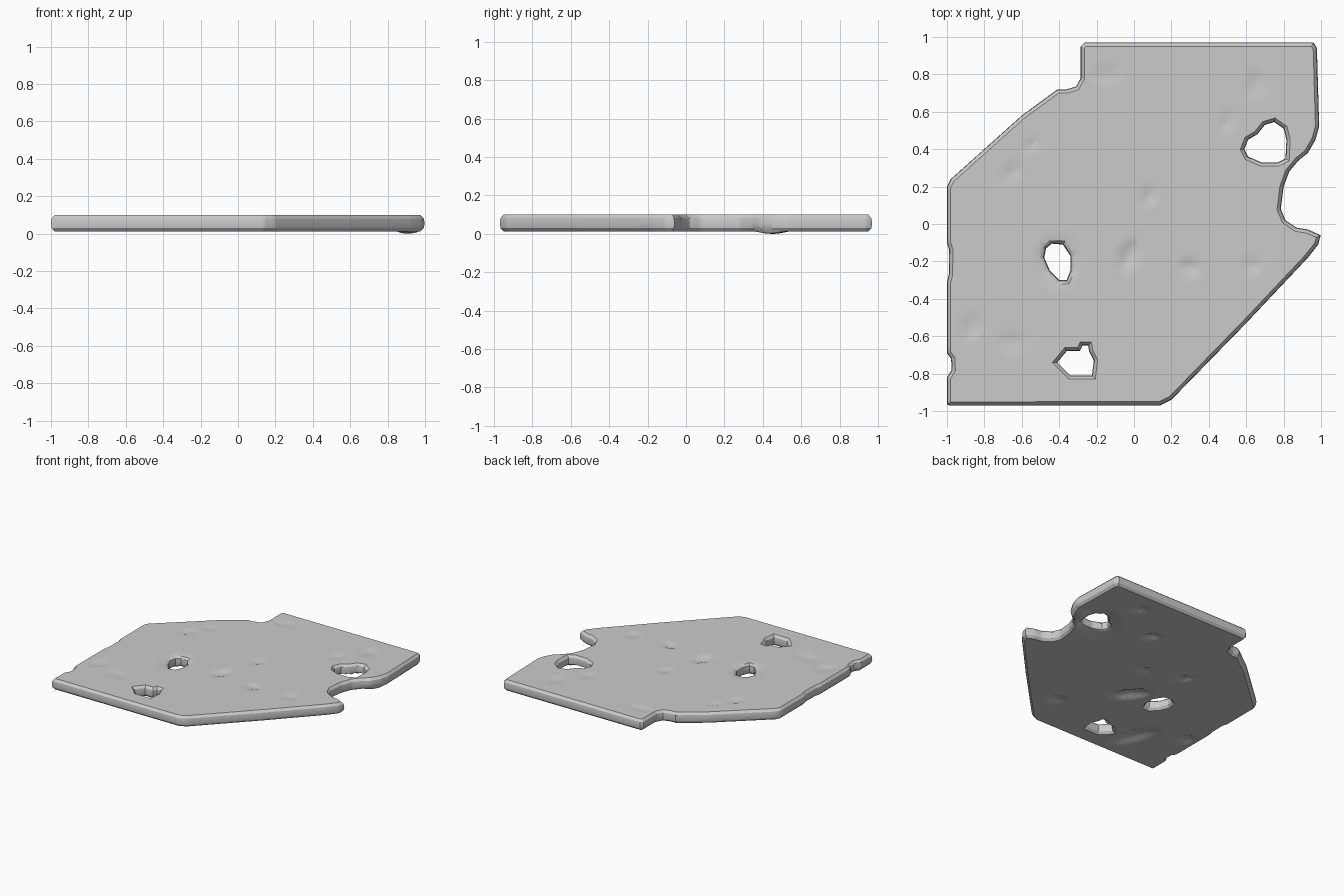
import bpy, bmesh, math
from mathutils import Vector

if "Cube" in bpy.data.objects:
    bpy.data.objects.remove(bpy.data.objects["Cube"])

# Plate outline and openings (all counter-clockwise)
OUTLINE = [(-1, -.965), (-.985, -.97), (.14, -.97), (.2, -.94), (.6, -.53), (.93, -.18),
           (.985, -.11), (.998, -.06), (.93, -.03), (.87, -.02), (.81, .02), (.785, .08),
           (.80, .2), (.83, .28), (.88, .34), (.93, .38), (.97, .45), (.99, .52),
           (.978, .94), (.96, .97), (-.265, .97), (-.285, .95), (-.285, .78), (-.31, .735),
           (-.36, .72), (-.41, .72), (-.45, .69), (-.6, .58), (-.98, .24), (-1, .2),
           (-1, -.1), (-.988, -.14), (-.99, -.27), (-1, -.31), (-1, -.69), (-.978, -.72),
           (-.975, -.78), (-1, -.82)]
HOLES = [
    [(.59, .40), (.61, .36), (.68, .33), (.77, .33), (.81, .35), (.815, .45),
     (.80, .51), (.75, .545), (.70, .53), (.66, .48), (.61, .45)],
    [(-.48, -.18), (-.45, -.25), (-.40, -.30), (-.36, -.30), (-.34, -.25),
     (-.34, -.17), (-.38, -.11), (-.44, -.105), (-.47, -.13)],
    [(-.41, -.74), (-.39, -.76), (-.34, -.81), (-.225, -.81), (-.215, -.73),
     (-.24, -.68), (-.245, -.65), (-.275, -.65), (-.29, -.68), (-.36, -.68)],
]
# Rim cross-section: (inset into the material, height)
RIM = [(.02, .012), (.004, .03), (0, .055), (.004, .082), (.02, .1)]

# Worn patches: x, y, half length, half width, angle, depth
TOP_DENTS = [(.08, .15, .07, .03, 80, .012), (-.03, -.17, .1, .05, 70, .016),
             (.30, -.23, .06, .04, -40, .016), (-.65, .28, .07, .04, 60, .01),
             (-.55, .42, .06, .03, 30, .008), (.65, .75, .08, .05, 90, .01),
             (.5, .55, .07, .03, 70, .01), (.63, -.22, .06, .05, 0, .008),
             (-.65, -.63, .1, .06, 0, .006), (-.87, -.55, .08, .05, 80, .009),
             (-.15, .8, .1, .05, 10, .006), (-.41, -.2, .15, .12, 90, .012)]
BOTTOM_DENTS = [(-.15, -.22, .17, .07, 127, .03), (-.57, -.67, .22, .08, 110, .028),
                (.6, .78, .08, .05, 120, .02), (.28, .53, .08, .05, 120, .02),
                (-.31, .21, .08, .04, 120, .018), (0, .12, .06, .04, 120, .015),
                (.22, -.63, .08, .05, 100, .018), (-.9, -.47, .08, .05, 90, .02),
                (.7, .43, .22, .17, 60, .02), (.9, .45, .08, .08, 0, -.012)]


def inset(points, amount):
    """Move every corner of a counter-clockwise loop inward."""
    result = []
    for i, p in enumerate(points):
        p = Vector(p)
        a = (p - Vector(points[i - 1])).normalized()
        b = (Vector(points[(i + 1) % len(points)]) - p).normalized()
        n = Vector((-a.y - b.y, a.x + b.x)).normalized()
        miter = min(1.4, 1 / max(.3, n.dot(Vector((-a.y, a.x)))))
        result.append(p + n * amount * miter)
    return result


def dent(x, y, patches):
    total = 0
    for px, py, length, width, angle, depth in patches:
        c, s = math.cos(math.radians(angle)), math.sin(math.radians(angle))
        u = ((x - px) * c + (y - py) * s) / length
        v = ((y - py) * c - (x - px) * s) / width
        total += depth * max(0, 1 - u * u - v * v)
    return total


bm = bmesh.new()
caps = {0: [], len(RIM) - 1: []}

# Rounded walls around the outline and each opening
for loop in [OUTLINE] + [h[::-1] for h in HOLES]:
    rings = []
    for k, (amount, z) in enumerate(RIM):
        ring = [bm.verts.new((p.x, p.y, z)) for p in inset(loop, amount)]
        rings.append(ring)
        if k in caps:
            caps[k] += [bm.edges.new((ring[i - 1], ring[i])) for i in range(len(ring))]
    for lower, upper in zip(rings, rings[1:]):
        for i in range(len(lower)):
            bm.faces.new((lower[i - 1], lower[i], upper[i], upper[i - 1]))

# Top and bottom sheets with their openings
for k, edges in caps.items():
    bmesh.ops.triangle_fill(bm, use_beauty=True, edges=edges,
                            normal=(0, 0, 1 if k else -1))

# Grid cuts give the sheets enough detail for the worn patches
for axis in ((1, 0, 0), (0, 1, 0)):
    for i in range(-32, 33):
        bmesh.ops.bisect_plane(bm, geom=bm.verts[:] + bm.edges[:] + bm.faces[:], dist=1e-5,
                               plane_co=Vector(axis) * i * .03, plane_no=axis)
for v in bm.verts:
    x, y, z = v.co
    if z > .099:
        v.co.z -= dent(x, y, TOP_DENTS)
    elif z < .013:
        v.co.z += dent(x, y, BOTTOM_DENTS)
bmesh.ops.recalc_face_normals(bm, faces=bm.faces[:])

mesh = bpy.data.meshes.new("worn_plate")
bm.to_mesh(mesh)
bm.free()
plate = bpy.data.objects.new("worn_plate", mesh)
bpy.context.collection.objects.link(plate)
bpy.context.view_layer.objects.active = plate
plate.select_set(True)
bpy.ops.object.shade_smooth_by_angle(angle=math.radians(30))
